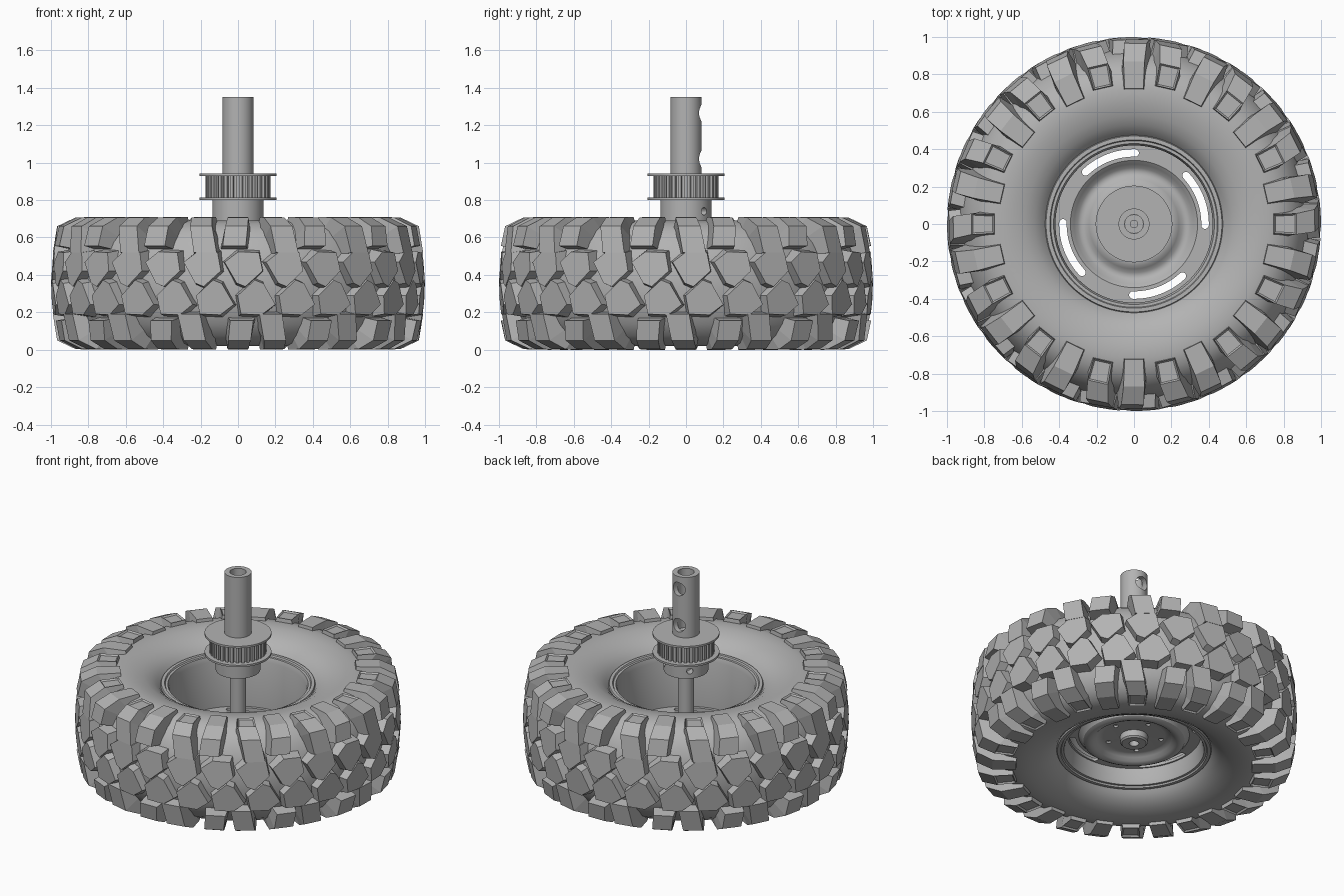
import bpy, bmesh, math
from math import sin, cos, pi, radians
from mathutils import Matrix, Vector

cube = bpy.data.objects.get("Cube")
if cube:
    bpy.data.objects.remove(cube, do_unlink=True)

grey = bpy.data.materials.new("plain_grey")
grey.use_nodes = True
colour = (0.45, 0.45, 0.45, 1)
grey.diffuse_color = colour
grey.node_tree.nodes["Principled BSDF"].inputs["Base Color"].default_value = colour

MID = 0.355          # height of the tyre's centre plane
LUGS = 28
STEP = 2 * pi / LUGS


def finish(name, bm, smooth=True):
    bmesh.ops.recalc_face_normals(bm, faces=bm.faces)
    me = bpy.data.meshes.new(name)
    bm.to_mesh(me)
    bm.free()
    me.materials.append(grey)
    ob = bpy.data.objects.new(name, me)
    bpy.context.collection.objects.link(ob)
    if smooth:
        bpy.ops.object.select_all(action='DESELECT')
        ob.select_set(True)
        bpy.context.view_layer.objects.active = ob
        bpy.ops.object.shade_smooth_by_angle(angle=radians(32))
    return ob


def lathe(name, profile, n=64):
    """Revolve a closed (radius, height) outline about z."""
    bm = bmesh.new()
    rings = []
    for r, z in profile:
        if r == 0:
            rings.append([bm.verts.new((0, 0, z))] * n)
        else:
            rings.append([bm.verts.new((r * cos(2 * pi * i / n), r * sin(2 * pi * i / n), z))
                          for i in range(n)])
    for a, b in zip(rings, rings[1:] + rings[:1]):
        for i in range(n):
            j = (i + 1) % n
            vs = list(dict.fromkeys((a[i], a[j], b[j], b[i])))
            if len(vs) > 2:
                bm.faces.new(vs)
    return finish(name, bm)


def prism(name, outline, z0, z1, smooth=False):
    bm = bmesh.new()
    base = bm.faces.new([bm.verts.new((x, y, z0)) for x, y in outline])
    top = bmesh.ops.extrude_face_region(bm, geom=[base])["geom"]
    bmesh.ops.translate(bm, vec=(0, 0, z1 - z0),
                        verts=[g for g in top if isinstance(g, bmesh.types.BMVert)])
    return finish(name, bm, smooth)


def rod(name, start, end, r, n=24):
    start, end = Vector(start), Vector(end)
    bm = bmesh.new()
    turn = (end - start).to_track_quat('Z', 'Y').to_matrix().to_4x4()
    bmesh.ops.create_cone(bm, cap_ends=True, segments=n, radius1=r, radius2=r,
                          depth=(end - start).length,
                          matrix=Matrix.Translation((start + end) / 2) @ turn)
    return finish(name, bm, False)


def cut(ob, cutters):
    for c in cutters:
        c.hide_render = True
        mod = ob.modifiers.new("cut", 'BOOLEAN')
        mod.operation, mod.solver, mod.object = 'DIFFERENCE', 'EXACT', c
        bpy.context.view_layer.objects.active = ob
        bpy.ops.object.modifier_apply(modifier=mod.name)
        bpy.data.objects.remove(c, do_unlink=True)
    bpy.ops.object.select_all(action='DESELECT')
    ob.select_set(True)
    bpy.context.view_layer.objects.active = ob
    bpy.ops.object.shade_smooth_by_angle(angle=radians(32))


# Tyre carcass: half outline mirrored about the centre plane
half = [(0.945, 0), (0.94, 0.08), (0.925, 0.15), (0.895, 0.22), (0.85, 0.28), (0.79, 0.32),
        (0.72, 0.335), (0.65, 0.33), (0.58, 0.313), (0.53, 0.288), (0.495, 0.26),
        (0.475, 0.235), (0.45, 0.23)]
outline = [(r, MID - h) for r, h in reversed(half[1:])] + [(r, MID + h) for r, h in half]
lathe("tyre_carcass", outline, 112)


# Tread lugs
def polar(r, angle, h):
    return Vector((r * cos(angle), r * sin(angle), MID + h))


def crown_lug(bm, angle, side):
    """Six-sided block; side is +1 for the upper row, -1 for the lower one."""
    shape = [(-.11, 0), (-.03, .06), (.09, .055), (.11, -.05), (.01, -.14), (-.04, -.12)]
    top, foot = [], []
    for u, v in shape:
        for ring, grow, lift in ((top, 0.93, 0), (foot, 1.1, -0.09)):
            h = side * (0.115 + 0.03 * (grow - 1) + v * grow)
            r = 1.0 - 0.45 * h * h + lift
            ring.append(bm.verts.new(polar(r, angle + side * u * grow, h)))
    bm.faces.new(top)
    for i in range(len(top)):
        j = (i + 1) % len(top)
        bm.faces.new((top[i], top[j], foot[j], foot[i]))


def shoulder_lug(bm, angle, side, long):
    """Block wrapped from the tread edge round onto the sidewall."""
    inner, low, skew = (0.75, 0.165, 0.045) if long else (0.725, 0.2, -0.02)
    # outer radius, outer height, foot radius, foot height, sideways shift, half width
    stations = [(0.99, low, 0.89, low - 0.02, skew, 0.062),
                (0.968, 0.305, 0.84, 0.23, skew * 0.4, 0.06),
                (0.87, 0.352, 0.80, 0.27, 0, 0.056),
                (inner, 0.355, inner - 0.008, 0.29, 0, 0.05)]
    rings = []
    for ro, ho, rf, hf, shift, w in stations:
        ring = []
        for r, h, u in ((ro, ho, -w), (ro, ho, w), (rf, hf, w + .012), (rf, hf, -w - .012)):
            ring.append(bm.verts.new(polar(r, angle + side * (shift + u) / r, side * h)))
        rings.append(ring)
    pad = None
    for a, b in zip(rings, rings[1:]):
        for i in range(4):
            j = (i + 1) % 4
            f = bm.faces.new((a[i], a[j], b[j], b[i]))
            if i == 0:
                pad = f
    bm.faces.new(rings[0])
    bm.faces.new(rings[-1])
    return pad


crown, shoulder, pads = bmesh.new(), bmesh.new(), []
for k in range(LUGS):
    crown_lug(crown, k * STEP + 0.03, 1)
    crown_lug(crown, k * STEP + 0.10, -1)
    for side in (1, -1):
        pad = shoulder_lug(shoulder, k * STEP, side, k % 2 == 0)
        if k % 2 == 0:
            pads.append(pad)
bmesh.ops.recalc_face_normals(shoulder, faces=shoulder.faces)
bmesh.ops.inset_individual(shoulder, faces=pads, thickness=0.012, depth=-0.01)
finish("crown_lugs", crown, False)
finish("shoulder_lugs", shoulder, False)

# Wheel: dished hub, slotted web and barrel with a lip at each end
wheel = lathe("wheel", [
    (.04, .235), (.2, .235), (.22, .232), (.24, .217), (.26, .202), (.28, .198), (.3, .205),
    (.32, .228), (.34, .245), (.42, .245), (.42, .56), (.43, .59), (.445, .59), (.45, .6),
    (.47, .6), (.478, .58), (.455, .55), (.44, .52), (.44, .19), (.455, .16), (.478, .13),
    (.47, .11), (.45, .11), (.445, .12), (.43, .12), (.42, .15), (.41, .225), (.34, .225),
    (.325, .21), (.31, .185), (.29, .175), (.27, .175), (.25, .183), (.23, .2), (.21, .213),
    (.19, .215), (.04, .215)], 96)
cutters = []
for k in range(4):
    a0, a1 = radians(89 + 90 * k), radians(133 + 90 * k)
    pts = []
    for i in range(13):
        a = a0 + (a1 - a0) * i / 12
        pts.append((0.4 * cos(a), 0.4 * sin(a)))
    for centre, start, back in ((a1, a1, False), (a0, a0 + pi, True)):
        if back:
            for i in range(13):
                a = a1 + (a0 - a1) * i / 12
                pts.append((0.36 * cos(a), 0.36 * sin(a)))
        for i in range(1, 6):
            t = start + pi * i / 6
            pts.append((0.38 * cos(centre) + 0.02 * cos(t), 0.38 * sin(centre) + 0.02 * sin(t)))
    cutters.append(prism("slot_cutter", pts, 0.2, 0.3))
for k in range(5):
    a = radians(225 + 72 * k)
    x, y = 0.17 * cos(a), 0.17 * sin(a)
    cutters.append(rod("bolt_cutter", (x, y, 0.15), (x, y, 0.228), 0.015, 16))
cut(wheel, cutters)

# Hub boss under the wheel and the axle through it
lathe("hub_boss", [(0, .2), (.03, .2), (.03, .165), (.075, .165), (.085, .175), (.085, .225),
                   (0, .225)], 40)
lathe("axle", [(0, .21), (.05, .21), (.05, .95), (.02, .95), (.02, .9), (0, .9)], 32)

# Hollow upper shaft with two side holes
shaft = lathe("upper_shaft", [(.05, .75), (.083, .75), (.083, 1.35), (.05, 1.35)], 48)
cut(shaft, [rod("hole_cutter", (0, 0, z), (0, 0.2, z), 0.045) for z in (1.265, 1.02)])

# Toothed pulley with two flanges and a collar
teeth = []
TEETH = 32
for k in range(TEETH):
    for r, f in ((.155, -.3), (.175, -.24), (.175, .24), (.155, .3)):
        a = 2 * pi * (k + f) / TEETH
        teeth.append((r * cos(a), r * sin(a)))
prism("pulley_teeth", teeth, 0.812, 0.93)
for name, z in (("lower_flange", .8), ("upper_flange", .928)):
    lathe(name, [(.05, z), (.205, z), (.205, z + .013), (.05, z + .013)], 64)
collar = lathe("pulley_collar", [(.045, .69), (.137, .69), (.137, .805), (.045, .805)], 48)
cut(collar, [rod("screw_cutter", (0.08 * cos(a), 0.08 * sin(a), .74),
                 (0.2 * cos(a), 0.2 * sin(a), .74), 0.02, 16)
             for a in (radians(135), radians(45))])
